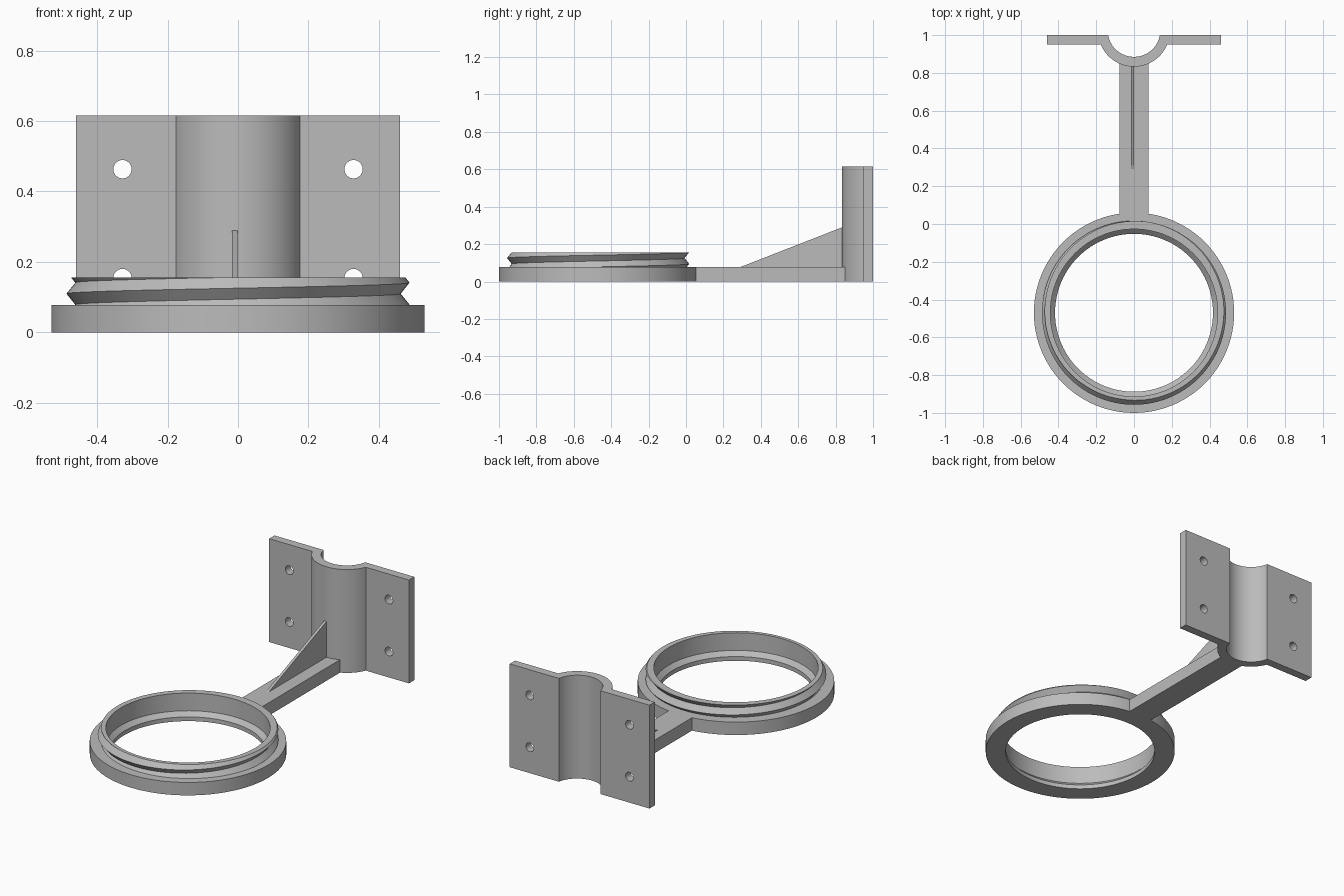
import bpy, bmesh, math
from math import sin, cos, pi

cube = bpy.data.objects.get("Cube")
if cube:
    bpy.data.objects.remove(cube, do_unlink=True)

GREY = (0.5, 0.5, 0.5, 1)
mat = bpy.data.materials.new("plain grey")
mat.use_nodes = True
mat.diffuse_color = GREY
mat.node_tree.nodes["Principled BSDF"].inputs["Base Color"].default_value = GREY


def finish(name, bm):
    bmesh.ops.recalc_face_normals(bm, faces=bm.faces)
    mesh = bpy.data.meshes.new(name)
    bm.to_mesh(mesh)
    bm.free()
    obj = bpy.data.objects.new(name, mesh)
    bpy.context.collection.objects.link(obj)
    mesh.materials.append(mat)
    return obj


def smooth(obj):
    bpy.ops.object.select_all(action='DESELECT')
    obj.select_set(True)
    bpy.context.view_layer.objects.active = obj
    bpy.ops.object.shade_smooth_by_angle(angle=math.radians(25))


def extrude(name, points, vec):
    bm = bmesh.new()
    face = bm.faces.new([bm.verts.new(p) for p in points])
    new = bmesh.ops.extrude_face_region(bm, geom=[face], use_keep_orig=True)["geom"]
    bmesh.ops.translate(bm, vec=vec, verts=[v for v in new if isinstance(v, bmesh.types.BMVert)])
    return finish(name, bm)


# Ring with a helical outer thread on its neck
RING_Y, BASE, TOP = -0.47, 0.077, 0.155
ROOT, TIP, PITCH, TIP_Z = 0.462, 0.487, 0.0625, 0.141
SEGMENTS = 96


def thread_point(k, turn):
    """Point k half-pitches up the zigzag, clipped to the neck height."""
    start = TIP_Z + PITCH * turn
    z = min(max(start + k * PITCH / 2, BASE), TOP)
    phase = ((z - start) / PITCH) % 1
    return ROOT + (TIP - ROOT) * abs(1 - 2 * phase), z


inner = [(0.443, TOP), (0.443, 0.05), (0.418, 0.025), (0.418, 0), (0.53, 0), (0.53, BASE)]
bm = bmesh.new()
columns = []
for i in range(SEGMENTS + 1):
    turn = i / SEGMENTS
    a = 2 * pi * turn
    profile = inner + [thread_point(k, turn) for k in range(-6, 3)]
    columns.append([bm.verts.new((r * cos(a), RING_Y + r * sin(a), z)) for r, z in profile])
for left, right in zip(columns, columns[1:]):
    for j in range(len(left)):
        n = (j + 1) % len(left)
        bm.faces.new((left[j], right[j], right[n], left[n]))
bmesh.ops.remove_doubles(bm, verts=bm.verts, dist=0.00002)
smooth(finish("threaded_ring", bm))

# Arm and stiffening rib
extrude("arm", [(-0.077, 0.03, 0), (0.077, 0.03, 0), (0.077, 0.85, 0), (-0.077, 0.85, 0)], (0, 0, BASE))
extrude("rib", [(-0.017, 0.29, BASE), (-0.017, 0.835, 0.29), (-0.017, 0.85, 0.29),
                (-0.017, 0.85, BASE)], (0.016, 0, 0))

# Clamp bracket: flat wings joined by a curved saddle
ARC_Y, WING, BACK, FRONT, HEIGHT = 1.024, 0.46, 1.0, 0.95, 0.615


def arc(radius, edge_y, steps=32):
    half = math.acos((ARC_Y - edge_y) / radius)
    angles = [half * (2 * i / steps - 1) for i in range(steps + 1)]
    return [(radius * sin(t), ARC_Y - radius * cos(t), 0) for t in angles]


outline = [(-WING, BACK, 0), (-WING, FRONT, 0)] + arc(0.191, FRONT)
outline += [(WING, FRONT, 0), (WING, BACK, 0)] + arc(0.139, BACK)[::-1]
bracket = extrude("clamp_bracket", outline, (0, 0, HEIGHT))

# Screw holes
for x in (-0.328, 0.328):
    for z in (0.154, 0.463):
        circle = [(x + 0.026 * cos(2 * pi * i / 32), 0.9, z + 0.026 * sin(2 * pi * i / 32)) for i in range(32)]
        cutter = extrude("hole_cutter", circle, (0, 0.2, 0))
        cutter.hide_render = True
        mod = bracket.modifiers.new("hole", 'BOOLEAN')
        mod.operation = 'DIFFERENCE'
        mod.solver = 'EXACT'
        mod.object = cutter
        bpy.context.view_layer.objects.active = bracket
        bpy.ops.object.modifier_apply(modifier=mod.name)
        bpy.data.objects.remove(cutter, do_unlink=True)
smooth(bracket)
